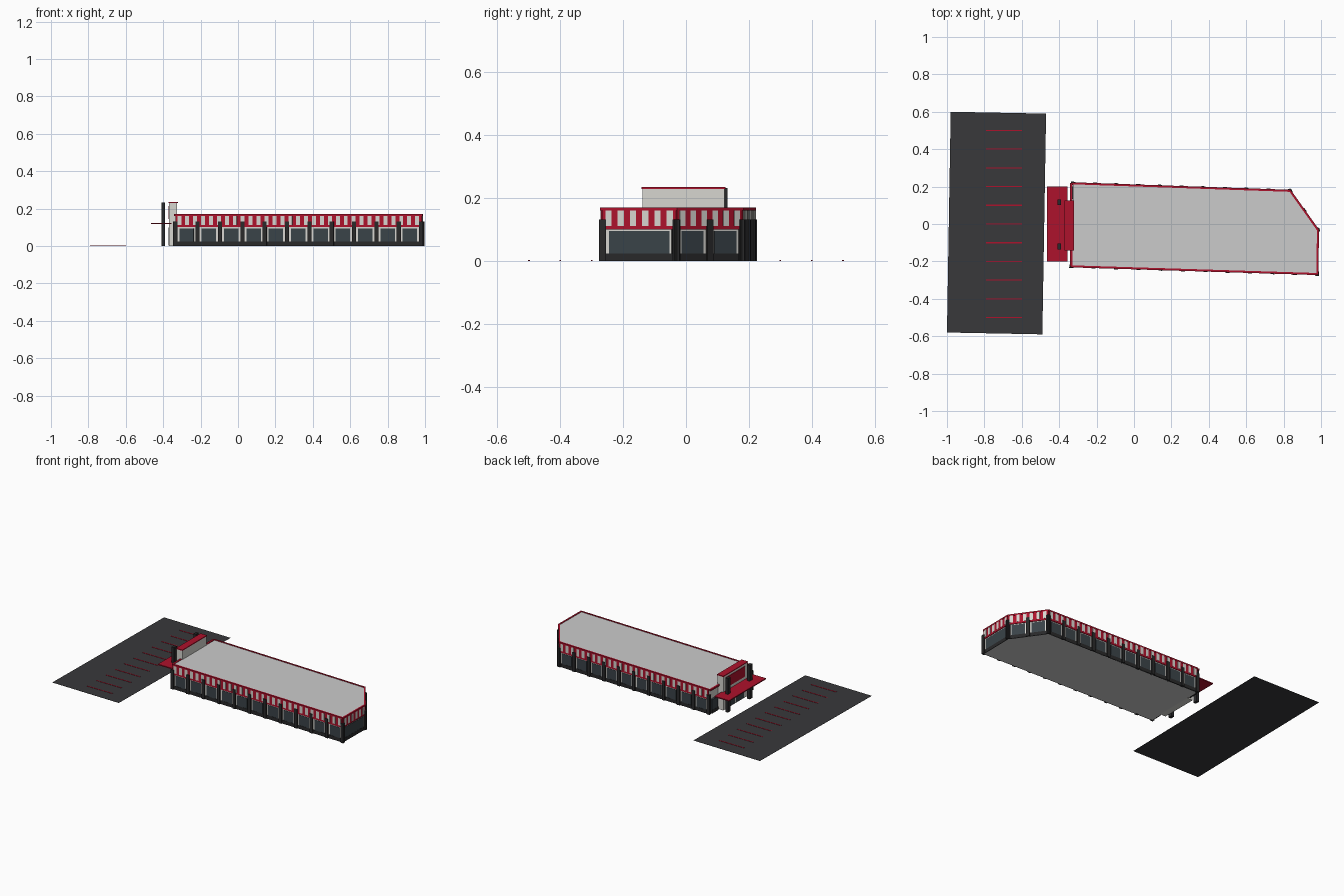
import bpy, bmesh, math
from mathutils import Vector, Matrix

if "Cube" in bpy.data.objects:
    bpy.data.objects.remove(bpy.data.objects["Cube"])


def material(name, rgb):
    m = bpy.data.materials.new(name)
    m.diffuse_color = (*rgb, 1)
    m.use_nodes = True
    m.node_tree.nodes["Principled BSDF"].inputs["Base Color"].default_value = m.diffuse_color
    return m


RED = material("red", (0.42, 0.006, 0.025))
DARK = material("dark", (0.022, 0.022, 0.023))
GLASS = material("glass", (0.042, 0.056, 0.065))
WHITE = material("off_white", (0.68, 0.67, 0.63))
ASPHALT = material("asphalt", (0.04, 0.04, 0.043))

parts = {}


def mesh_for(name, mat):
    if name not in parts:
        parts[name] = (bmesh.new(), mat)
    return parts[name][0]


def box(name, mat, lo, hi, frame=Matrix()):
    """Box between two corners, optionally placed in a wall's own frame."""
    lo, hi = Vector(lo), Vector(hi)
    size = hi - lo
    m = frame @ Matrix.Translation((lo + hi) / 2) @ Matrix.Diagonal((*size, 1))
    bmesh.ops.create_cube(mesh_for(name, mat), size=1, matrix=m)


def prism(name, mat, outline, z0, z1):
    bm = mesh_for(name, mat)
    low = [bm.verts.new((x, y, z0)) for x, y in outline]
    top = [bm.verts.new((x, y, z1)) for x, y in outline]
    bm.faces.new(low[::-1])
    bm.faces.new(top)
    for i in range(len(low)):
        j = (i + 1) % len(low)
        bm.faces.new((low[i], low[j], top[j], top[i]))


# Parking lot with painted bay lines
prism("parking_lot", ASPHALT, [(-1, -0.58), (-0.49, -0.59), (-0.47, 0.59), (-0.98, 0.60)], 0, 0.001)
for i in range(-5, 6):
    y = i * 0.1
    box("parking_lines", RED, (-0.79, y - 0.003, 0.001), (-0.6, y + 0.003, 0.003))

# Main hall body, counter-clockwise outline with one cut corner
hall = [(-0.335, -0.225), (0.979, -0.266), (0.982, -0.032), (0.834, 0.176), (-0.325, 0.216)]
prism("hall_walls", WHITE, hall, 0.003, 0.16)
prism("roof", None, hall, 0.16, 0.168)
prism("floor", None, hall, 0, 0.003)


def dress_wall(p, q, bays):
    """Plinth, windows, pillars and striped awning along one wall."""
    p, q = Vector((*p, 0)), Vector((*q, 0))
    along = (q - p).normalized()
    out = Vector((along.y, -along.x, 0))
    f = Matrix((along, -out, (0, 0, 1))).transposed().to_4x4()
    f.translation = p
    length = (q - p).length
    step = length / bays
    box("plinth", DARK, (0, -0.003, 0), (length, 0.004, 0.024), f)
    box("roof_trim", RED, (-0.003, -0.007, 0.161), (length + 0.003, 0.004, 0.171), f)
    # pillars and windows
    for i in range(bays + 1):
        u = i * step
        box("pillars", DARK, (u - 0.011, -0.010, 0), (u + 0.011, 0.008, 0.132), f)
    for i in range(bays):
        u = i * step
        box("windows", GLASS, (u + 0.021, -0.002, 0.024), (u + step - 0.021, 0.002, 0.095), f)
    # awning: red sheet with pale stripes and a plain hem
    box("awning", RED, (0, -0.005, 0.101), (length, 0.002, 0.165), f)
    n = round(length / 0.042)
    w = length / n
    for i in range(n):
        u = (i + 0.5) * w
        box("awning_stripes", WHITE, (u - w / 4, -0.0065, 0.112), (u + w / 4, 0, 0.161), f)


for i, bays in enumerate((11, 1, 2, 10)):
    dress_wall(hall[i], hall[i + 1], bays)

# Entrance wall
box("roof_trim", RED, (-0.341, -0.228, 0.161), (-0.328, 0.218, 0.171))
for y0, y1 in ((-0.21, -0.15), (0.135, 0.2)):
    box("windows", GLASS, (-0.338, y0, 0.024), (-0.325, y1, 0.095))
    box("plinth", DARK, (-0.339, y0, 0), (-0.325, y1, 0.024))

# Entrance block with doors, red fascia and cap
box("entrance_block", WHITE, (-0.368, -0.138, 0), (-0.325, 0.122, 0.23))
box("entrance_cap", RED, (-0.371, -0.141, 0.23), (-0.322, 0.125, 0.236))
box("entrance_fascia", RED, (-0.371, -0.11, 0.145), (-0.366, 0.095, 0.215))
for y in (-0.055, 0.04):
    box("entrance_doors", GLASS, (-0.371, y - 0.042, 0.003), (-0.366, y + 0.042, 0.1))

# Entrance canopy and its posts
box("entrance_canopy", RED, (-0.466, -0.2, 0.117), (-0.355, 0.2, 0.124))
for y in (-0.12, 0.117):
    box("canopy_posts", DARK, (-0.41, y - 0.015, 0), (-0.39, y + 0.015, 0.232))

for name, (bm, mat) in parts.items():
    bmesh.ops.recalc_face_normals(bm, faces=bm.faces)
    me = bpy.data.meshes.new(name)
    bm.to_mesh(me)
    bm.free()
    if mat:
        me.materials.append(mat)
    bpy.context.collection.objects.link(bpy.data.objects.new(name, me))
